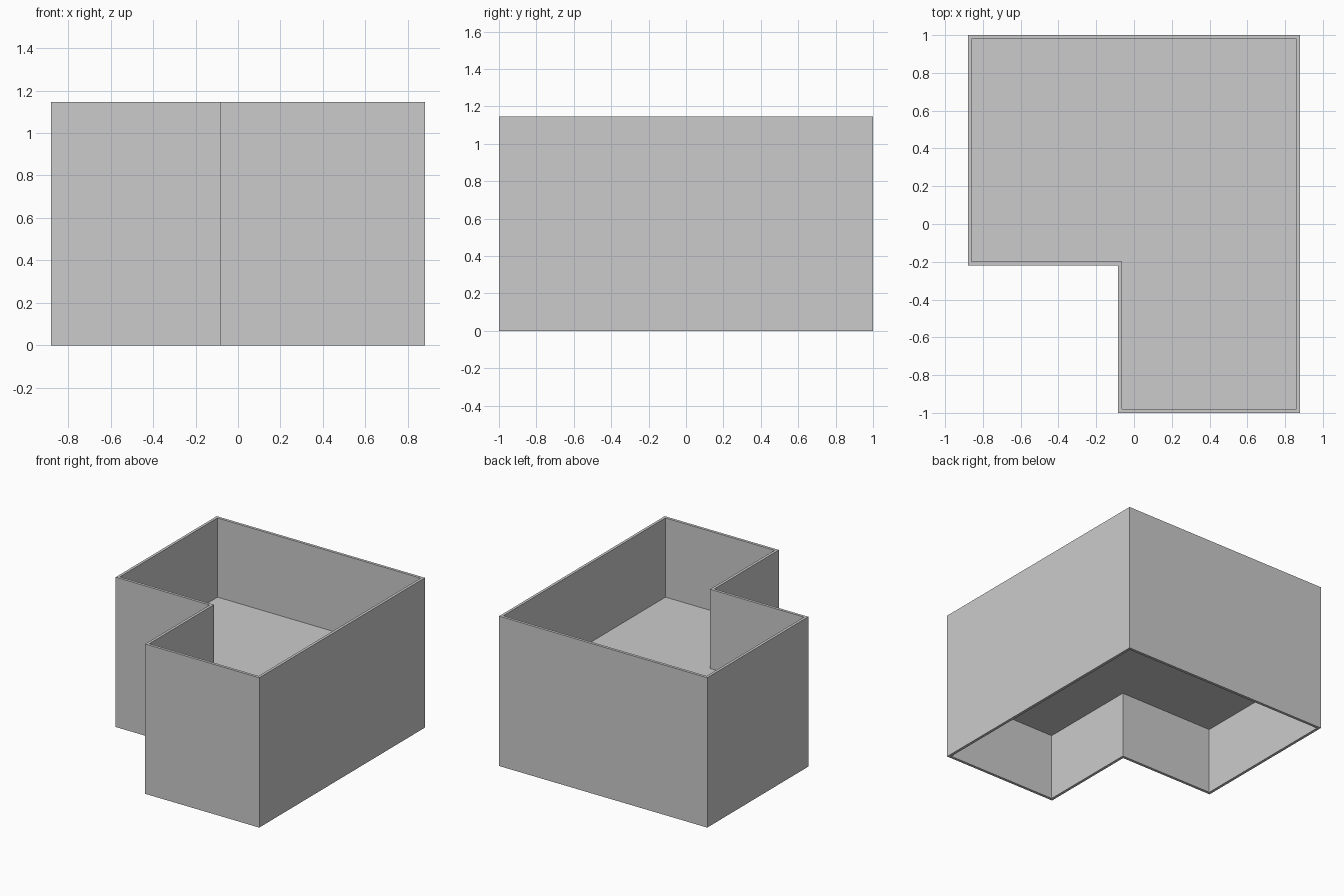
import bpy
import bmesh

if "Cube" in bpy.data.objects:
    bpy.data.objects.remove(bpy.data.objects["Cube"])

HEIGHT, WALL = 1.145, 0.021
FLOOR_BOTTOM, FLOOR_TOP = 0.51, 0.54
X, Y, NX, NY = 0.88, 1.0, -0.085, -0.22


def l_outline(t):
    """L-shaped plan inset by t, counter-clockwise."""
    return [(NX + t, -Y + t), (X - t, -Y + t), (X - t, Y - t),
            (-X + t, Y - t), (-X + t, NY + t), (NX + t, NY + t)]


def make_object(name, bm):
    bmesh.ops.recalc_face_normals(bm, faces=bm.faces)
    mesh = bpy.data.meshes.new(name)
    bm.to_mesh(mesh)
    bm.free()
    obj = bpy.data.objects.new(name, mesh)
    bpy.context.collection.objects.link(obj)


def ring(bm, outline, z):
    return [bm.verts.new((x, y, z)) for x, y in outline]


def bridge(bm, a, b):
    for i in range(len(a)):
        j = (i + 1) % len(a)
        bm.faces.new((a[i], a[j], b[j], b[i]))


# Thin walls, open at top and bottom
bm = bmesh.new()
outer, inner = l_outline(0), l_outline(WALL)
rings = [ring(bm, outer, 0), ring(bm, outer, HEIGHT),
         ring(bm, inner, HEIGHT), ring(bm, inner, 0)]
for i in range(4):
    bridge(bm, rings[i], rings[(i + 1) % 4])
make_object("outer_walls", bm)

# Floor slab halfway up inside the walls
bm = bmesh.new()
low, high = ring(bm, inner, FLOOR_BOTTOM), ring(bm, inner, FLOOR_TOP)
bridge(bm, low, high)
bm.faces.new(low[::-1])
bm.faces.new(high)
make_object("middle_floor", bm)
